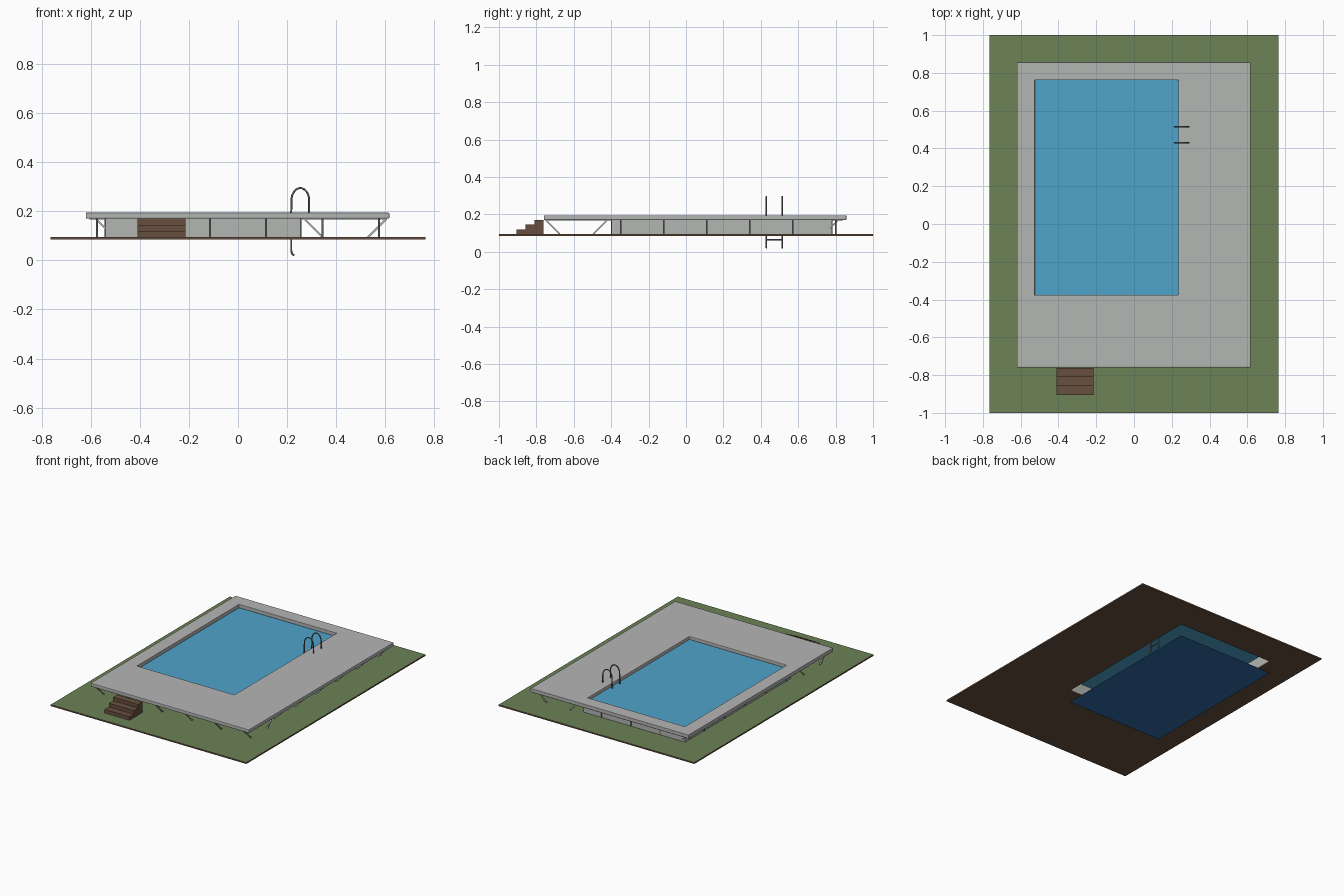
import bpy, bmesh, math
from mathutils import Vector

if "Cube" in bpy.data.objects:
    bpy.data.objects.remove(bpy.data.objects["Cube"], do_unlink=True)


def srgb(r, g, b):
    return tuple(((c / 255 + 0.055) / 1.055) ** 2.4 for c in (r, g, b)) + (1.0,)


def material(name, *rgb):
    m = bpy.data.materials.new(name)
    m.use_nodes = True
    m.diffuse_color = srgb(*rgb)
    m.node_tree.nodes["Principled BSDF"].inputs["Base Color"].default_value = srgb(*rgb)
    return m


GRASS = material("grass green", 108, 130, 86)
SOIL = material("soil brown", 104, 80, 62)
STONE = material("deck grey", 180, 182, 180)
WATER = material("water blue", 80, 164, 202)
LINER = material("liner blue", 44, 106, 166)
WOOD = material("stair wood", 104, 80, 64)
STEEL = material("ladder steel", 105, 107, 108)
BRACE = material("brace grey", 190, 192, 192)


def finish(bm, name, *mats):
    bmesh.ops.recalc_face_normals(bm, faces=bm.faces[:])
    me = bpy.data.meshes.new(name)
    bm.to_mesh(me)
    bm.free()
    ob = bpy.data.objects.new(name, me)
    bpy.context.collection.objects.link(ob)
    for m in mats:
        me.materials.append(m)
    return ob


def rect(x0, x1, y0, y1):
    return [(x0, y0), (x1, y0), (x1, y1), (x0, y1)]


def frame(name, outer, inner, z0, z1, *mats):
    """Rectangular slab with a rectangular opening."""
    bm = bmesh.new()
    rings = [[bm.verts.new((x, y, z)) for x, y in r]
             for r, z in ((outer, z0), (outer, z1), (inner, z1), (inner, z0))]
    for k in range(4):
        a, b = rings[k], rings[(k + 1) % 4]
        for i in range(4):
            j = (i + 1) % 4
            bm.faces.new((a[i], a[j], b[j], b[i]))
    return finish(bm, name, *mats)


def sheet(name, corners, z, mat):
    bm = bmesh.new()
    bm.faces.new([bm.verts.new((x, y, z)) for x, y in corners])
    return finish(bm, name, mat)


def add_bar(bm, a, b, w):
    """Square bar from a to b."""
    a, b = Vector(a), Vector(b)
    d = b - a
    made = bmesh.ops.create_cube(bm, size=1)["verts"]
    bmesh.ops.scale(bm, vec=(w, w, d.length), verts=made)
    turn = d.to_track_quat("Z", "Y").to_matrix()
    bmesh.ops.rotate(bm, matrix=turn, verts=made)
    bmesh.ops.translate(bm, vec=(a + b) / 2, verts=made)


def tube(name, points, r, mat):
    cu = bpy.data.curves.new(name, "CURVE")
    cu.dimensions = "3D"
    cu.bevel_depth = r
    cu.bevel_resolution = 2
    cu.use_fill_caps = True
    sp = cu.splines.new("POLY")
    sp.points.add(len(points) - 1)
    for p, co in zip(sp.points, points):
        p.co = (*co, 1)
    cu.materials.append(mat)
    ob = bpy.data.objects.new(name, cu)
    bpy.context.collection.objects.link(ob)


GROUND, UNDER, TOP = 0.095, 0.17, 0.195
pool = rect(-0.525, 0.235, -0.375, 0.762)

# Lawn slab: green top, soil on the other sides
lawn = frame("lawn", rect(-0.765, 0.765, -1, 1), pool, 0.085, GROUND, SOIL, GRASS)
for f in lawn.data.polygons:
    f.material_index = 1 if f.normal.z > 0.5 else 0

# Deck, pool wall, water surface and pool floor
deck = frame("deck", rect(-0.62, 0.617, -0.76, 0.857), pool, UNDER, TOP, STONE)
bev = deck.modifiers.new("bevel", "BEVEL")
bev.width = 0.004
bev.segments = 2
frame("pool_wall", rect(-0.54, 0.255, -0.398, 0.78), pool, GROUND, UNDER, STONE)
sheet("water", pool, 0.171, WATER)
sheet("pool_floor", pool, 0.0, LINER)

# Slanted deck braces; each pair is (top, foot) measured across the deck edge
W, STEP = 0.008, 0.23
xs = [-0.575 + STEP * i for i in range(6)]
ys = [-0.35 + STEP * i for i in range(6)]
sides = {
    "front_braces": (xs, 1, [(-0.75, -0.675), (-0.42, -0.495)], (-0.75, -0.40)),
    "right_braces": (ys, 0, [(0.605, 0.53), (0.27, 0.345)], (0.26, 0.605)),
    "left_braces": (ys, 0, [(-0.58, -0.53)], (-0.605, -0.54)),
    "back_braces": (xs, 1, [(0.815, 0.77)], (0.78, 0.84)),
}
for name, (places, axis, legs, joist) in sides.items():
    bm = bmesh.new()
    for p in places:
        def at(q, z):
            return (q, p, z) if axis == 0 else (p, q, z)
        for top, foot in legs:
            drop = min(abs(top - foot), UNDER - GROUND)
            add_bar(bm, at(top, UNDER), at(foot, UNDER - drop), W)
        add_bar(bm, at(joist[0], UNDER - 0.002), at(joist[1], UNDER - 0.002), W / 2)
    finish(bm, name, BRACE)

# Wall ribs on the pool sides, in line with the braces
bm = bmesh.new()
for x in xs[1:4]:
    for y in (-0.399, 0.781):
        add_bar(bm, (x, y, GROUND), (x, y, UNDER), 0.006)
for y in ys[:5]:
    for x in (-0.541, 0.256):
        add_bar(bm, (x, y, GROUND), (x, y, UNDER), 0.006)
finish(bm, "wall_ribs", STEEL)

# Stairs: stepped side profile pulled sideways
bm = bmesh.new()
profile = [(-0.762, GROUND), (-0.905, GROUND)]
for i in range(3):
    y, z = -0.905 + 0.048 * i, GROUND + 0.025 * (i + 1)
    profile += [(y, z), (min(y + 0.048, -0.762), z)]
face = bm.faces.new([bm.verts.new((-0.41, y, z)) for y, z in profile])
ext = bmesh.ops.extrude_face_region(bm, geom=[face])["geom"]
bmesh.ops.translate(bm, vec=(0.195, 0, 0),
                    verts=[v for v in ext if isinstance(v, bmesh.types.BMVert)])
finish(bm, "stairs", WOOD)

# Ladder: two hooked rails and rungs
rails = (0.43, 0.515)
for side, y in zip(("front", "back"), rails):
    path = [(0.229, y, 0.02), (0.221, y, 0.026), (0.217, y, 0.04), (0.217, y, 0.2)]
    for i in range(17):
        t = math.pi * (1 - i / 16)
        path.append((0.254 + 0.036 * math.cos(t), y, 0.245 + 0.05 * math.sin(t)))
    path.append((0.29, y, TOP))
    tube(side + "_ladder_rail", path, 0.004, STEEL)
for i, z in enumerate((0.065, 0.12)):
    tube(f"ladder_rung_{i + 1}", [(0.217, y, z) for y in rails], 0.004, STEEL)
